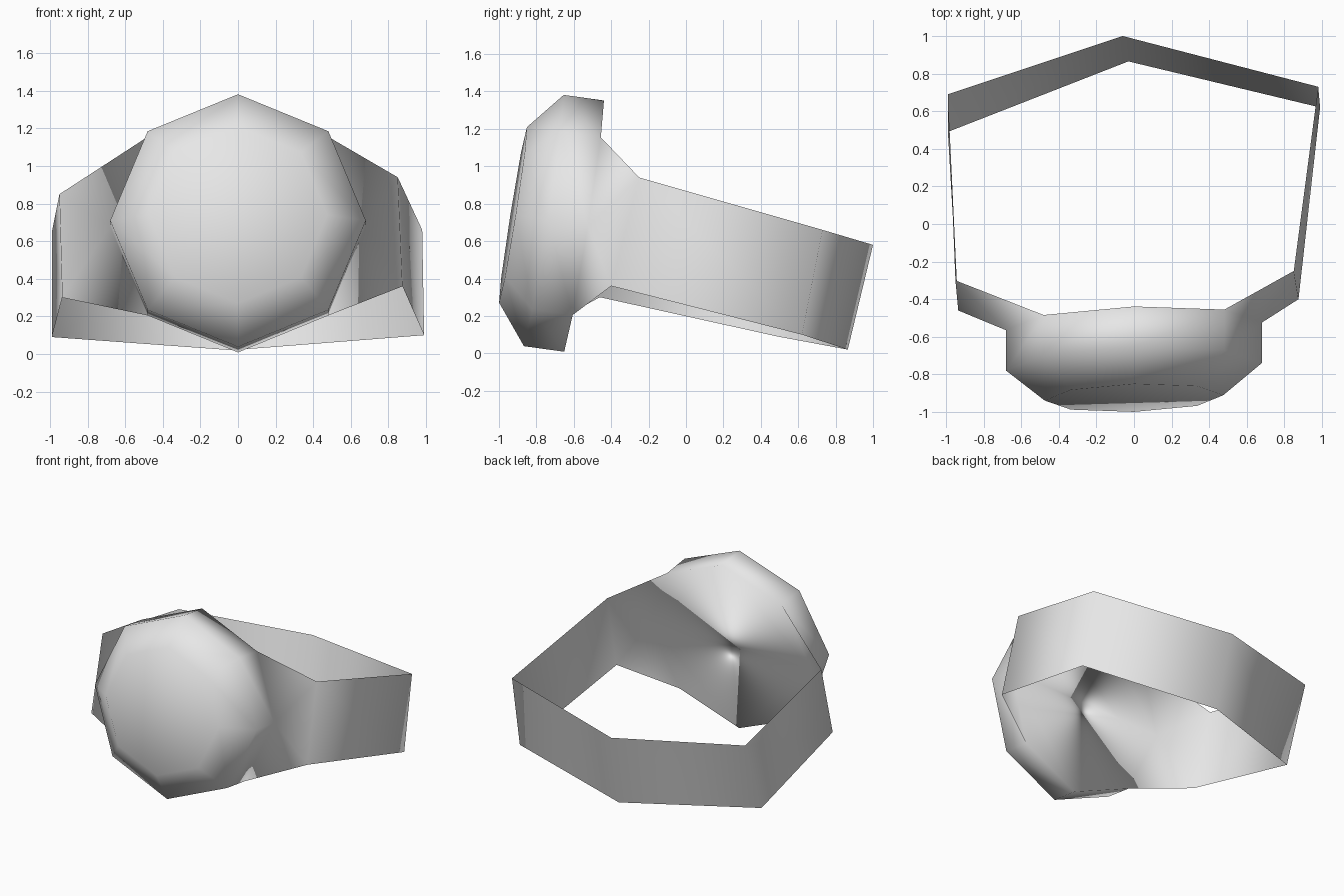
import bpy, bmesh, math

cube = bpy.data.objects.get("Cube")
if cube:
    bpy.data.objects.remove(cube, do_unlink=True)

SIDES = 8
TILT = math.radians(9)
YAW_SHEAR = 0.03

grey = bpy.data.materials.new("plain_grey")
grey.use_nodes = True
colour = (0.8, 0.8, 0.8, 1)
grey.diffuse_color = colour
grey.node_tree.nodes["Principled BSDF"].inputs["Base Color"].default_value = colour

bm = bmesh.new()


def case_ring(y, z, radius):
    """Octagon leaning back, counted from the left side up over the top."""
    ring = []
    for i in range(SIDES):
        a = math.tau * i / SIDES
        x, up = radius * math.cos(a), radius * math.sin(a)
        ring.append(bm.verts.new((x, y + up * math.sin(TILT) + YAW_SHEAR * x,
                                  z + up * math.cos(TILT))))
    return ring


# Case: bevelled front, straight rim, flat back
front = case_ring(-0.925, 0.74, 0.475)
rim = case_ring(-0.76, 0.71, 0.68)
back = case_ring(-0.545, 0.68, 0.68)
bm.faces.new(front)
bm.faces.new(back[::-1])
for a, b in ((front, rim), (rim, back)):
    for i in range(SIDES):
        j = (i + 1) % SIDES
        bm.faces.new((a[j], a[i], b[i], b[j]))

# Strap: top and bottom edge points running from the left side round to the right
stations = [
    ((0.85, -0.25, 0.94), (0.875, -0.40, 0.36)),
    ((0.98, 0.73, 0.66), (0.99, 0.62, 0.10)),
    ((-0.06, 1.0, 0.58), (-0.03, 0.865, 0.02)),
    ((-0.99, 0.69, 0.65), (-0.99, 0.49, 0.09)),
    ((-0.95, -0.30, 0.85), (-0.935, -0.46, 0.30)),
]
strap = [(bm.verts.new(t), bm.verts.new(b)) for t, b in stations]
for (t0, b0), (t1, b1) in zip(strap, strap[1:]):
    bm.faces.new((t0, b0, b1, t1))


# Lugs: fan the strap ends onto the three side corners of the case back
def lug(corners, end, flip):
    top, mid, low = corners
    t, b = end
    for tri in ((top, mid, t), (mid, b, t), (mid, low, b)):
        bm.faces.new(tri[::-1] if flip else tri)


lug((back[1], back[0], back[7]), strap[0], False)
lug((back[3], back[4], back[5]), strap[-1], True)

for f in bm.faces:
    f.smooth = True
mesh = bpy.data.meshes.new("watch_case_and_strap")
bm.to_mesh(mesh)
bm.free()
mesh.materials.append(grey)
watch = bpy.data.objects.new("watch_case_and_strap", mesh)
bpy.context.collection.objects.link(watch)
